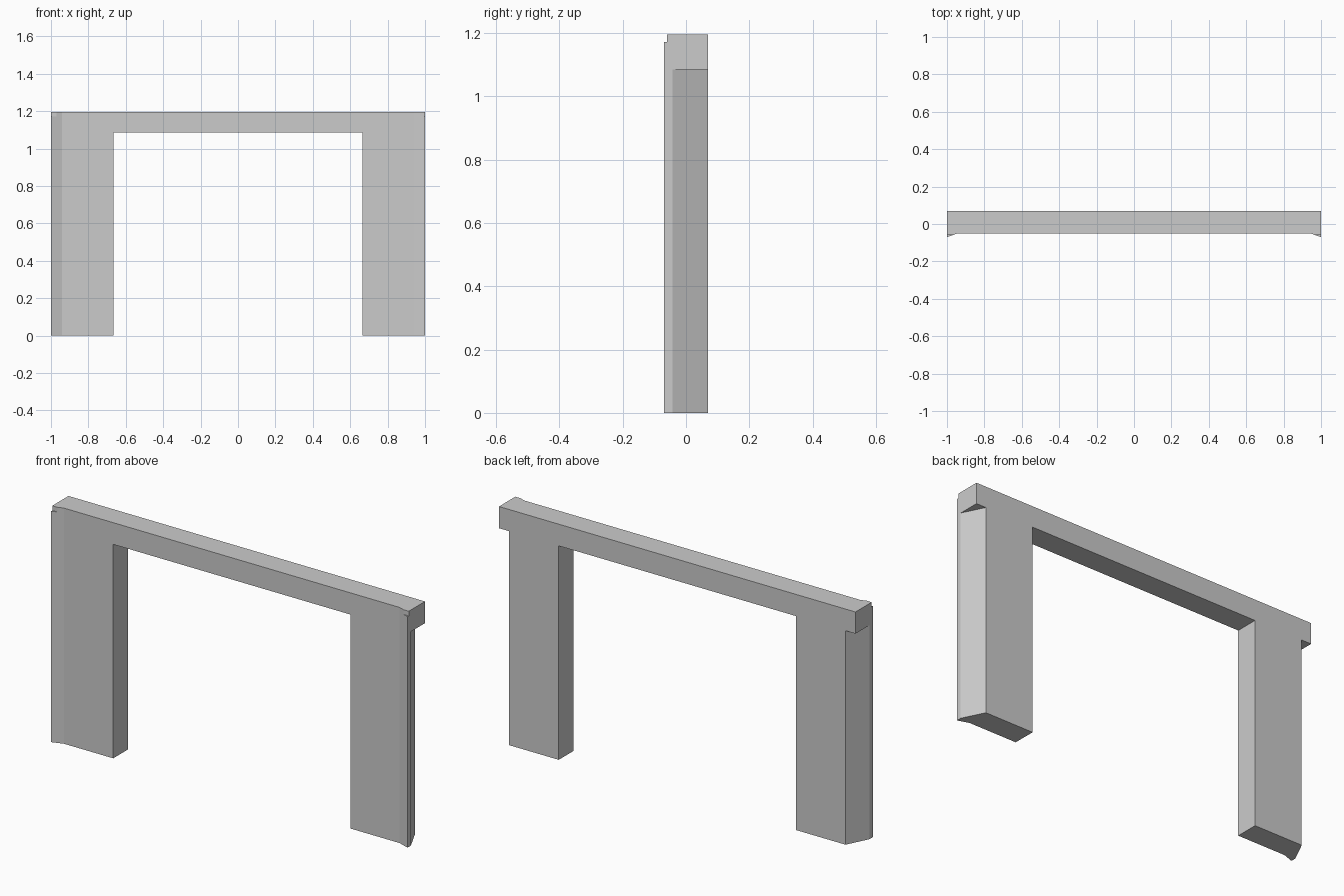
import bpy, bmesh

if "Cube" in bpy.data.objects:
    bpy.data.objects.remove(bpy.data.objects["Cube"])

BACK, FRONT, STRIP, LIP = 0.07, -0.05, -0.06, -0.07
TOP, LEDGE, UNDER = 1.195, 1.171, 1.085


def prism(name, outline, z0, z1):
    """Extrude a plan outline (x, y) from z0 to z1."""
    bm = bmesh.new()
    face = bm.faces.new([bm.verts.new((x, y, z0)) for x, y in outline])
    ext = bmesh.ops.extrude_face_region(bm, geom=[face])
    verts = [v for v in ext["geom"] if isinstance(v, bmesh.types.BMVert)]
    bmesh.ops.translate(bm, verts=verts, vec=(0, 0, z1 - z0))
    bmesh.ops.recalc_face_normals(bm, faces=bm.faces)
    mesh = bpy.data.meshes.new(name)
    bm.to_mesh(mesh)
    bm.free()
    obj = bpy.data.objects.new(name, mesh)
    bpy.context.collection.objects.link(obj)
    return obj


def mirrored(half):
    """Complete a right-hand outline with its left-hand copy."""
    return half + [(-x, y) for x, y in reversed(half)]


# Lintel with flared front corners
frame = prism("portal_frame", mirrored([(0.942, FRONT), (1, LIP), (1, BACK)]), UNDER, LEDGE)

# Top strip, its flare cut back to leave a small ledge
parts = [prism("top_strip", mirrored([(0.942, FRONT), (0.971, STRIP), (1, STRIP), (1, BACK)]), LEDGE, TOP)]

# Legs with a lip in front and outer sides tapering inward to the back
leg = [(0.665, FRONT), (0.942, FRONT), (1, LIP), (1, -0.043), (0.944, BACK), (0.665, BACK)]
for side, s in (("right", 1), ("left", -1)):
    parts.append(prism(side + "_leg", [(s * x, y) for x, y in leg], 0, UNDER))

# Weld everything into one solid
bpy.context.view_layer.objects.active = frame
for part in parts:
    mod = frame.modifiers.new("union", "BOOLEAN")
    mod.operation, mod.solver, mod.object = "UNION", "EXACT", part
    bpy.ops.object.modifier_apply(modifier=mod.name)
    bpy.data.objects.remove(part)
